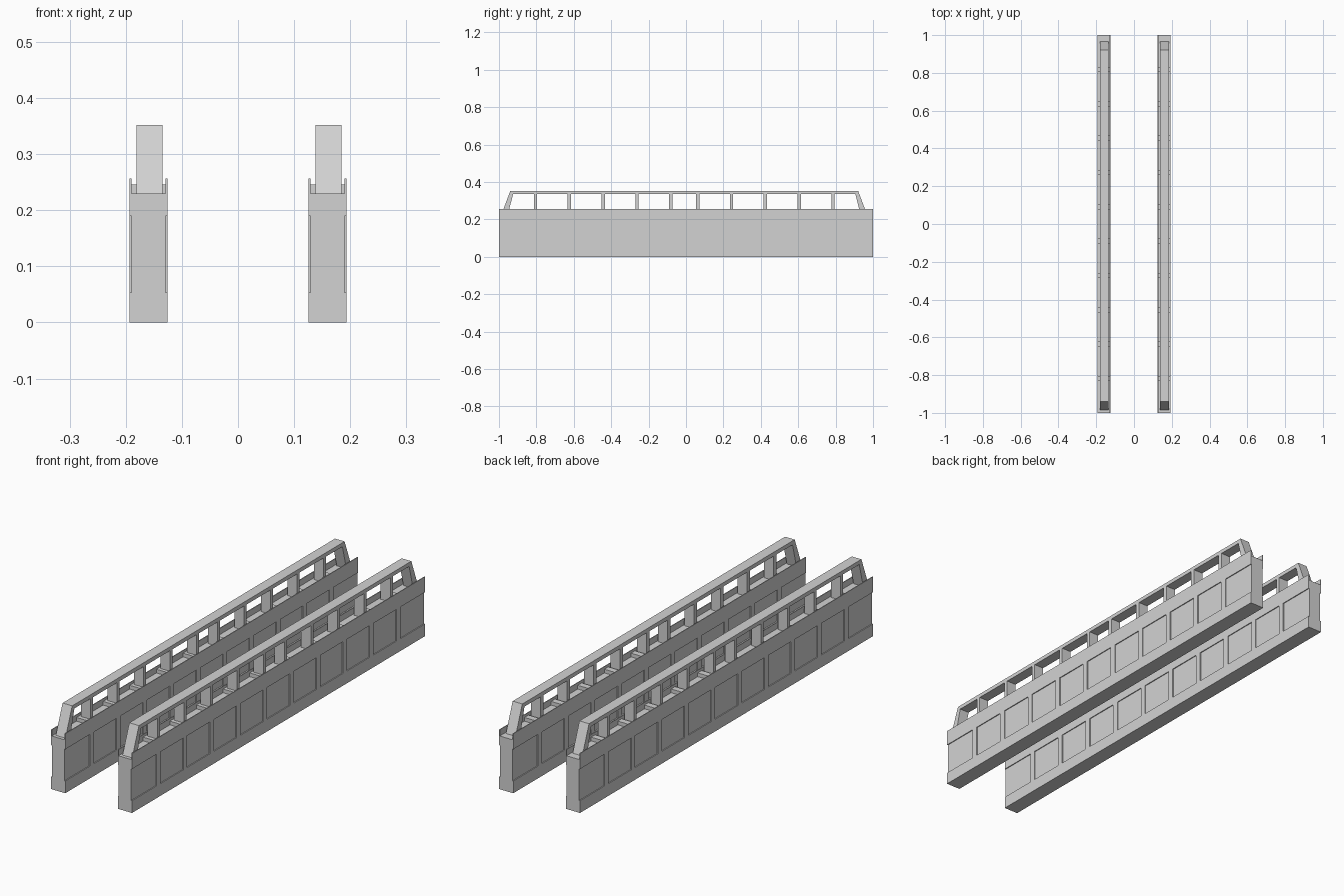
import bpy, bmesh

if "Cube" in bpy.data.objects:
    bpy.data.objects.remove(bpy.data.objects["Cube"])

grey = bpy.data.materials.new("concrete_grey")
grey.diffuse_color = (0.65, 0.65, 0.65, 1)
grey.use_nodes = True
grey.node_tree.nodes["Principled BSDF"].inputs["Base Color"].default_value = grey.diffuse_color

HALF = 0.034          # half width of a girder
WEB = 0.030           # half width inside the recessed panels
PITCH = 2 / 11        # panel spacing
RAIL_Y = -0.0095      # railing centre along the girder


def finish(name, bm):
    bmesh.ops.recalc_face_normals(bm, faces=bm.faces)
    mesh = bpy.data.meshes.new(name)
    bm.to_mesh(mesh)
    bm.free()
    mesh.materials.append(grey)
    obj = bpy.data.objects.new(name, mesh)
    bpy.context.collection.objects.link(obj)


def extrude(name, points, offset):
    """Fill a closed outline and extrude it."""
    bm = bmesh.new()
    face = bm.faces.new([bm.verts.new(p) for p in points])
    out = bmesh.ops.extrude_face_region(bm, geom=[face])
    verts = [g for g in out["geom"] if isinstance(g, bmesh.types.BMVert)]
    bmesh.ops.translate(bm, verts=verts, vec=offset)
    finish(name, bm)


def boxes(name, spans):
    """One object made of boxes given as (x0, x1, y0, y1, z0, z1)."""
    bm = bmesh.new()
    for x0, x1, y0, y1, z0, z1 in spans:
        vs = bmesh.ops.create_cube(bm, size=1)["verts"]
        bmesh.ops.scale(bm, verts=vs, vec=(x1 - x0, y1 - y0, z1 - z0))
        bmesh.ops.translate(bm, verts=vs,
                            vec=((x0 + x1) / 2, (y0 + y1) / 2, (z0 + z1) / 2))
    finish(name, bm)


ribs_y = [(i - 4.5) * PITCH for i in range(10)]
posts_y = [RAIL_Y + s * (0.0715 + 0.181 * i) for s in (-1, 1) for i in range(5)]

for side, cx in (("left", -0.1595), ("right", 0.1595)):
    # girder: U-topped section with recessed side bands
    half = [(HALF, 0), (HALF, 0.053), (WEB, 0.053), (WEB, 0.19),
            (HALF, 0.19), (HALF, 0.257), (0.0305, 0.257), (0.0305, 0.23)]
    section = half + [(-x, z) for x, z in reversed(half)]
    extrude(side + "_girder", [(cx + x, -1, z) for x, z in section], (0, 2, 0))

    # ribs dividing the recessed bands into panels
    boxes(side + "_panel_ribs",
          [(cx + min(s * WEB, s * HALF), cx + max(s * WEB, s * HALF),
            y - 0.0135, y + 0.0135, 0.053, 0.19)
           for y in ribs_y for s in (-1, 1)])

    # cross ties on the trough floor
    boxes(side + "_cross_ties",
          [(cx - 0.0305, cx + 0.0305, y - 0.0135, y + 0.0135, 0.23, 0.246)
           for y in ribs_y])

    # railing frame: top bar with slanted ends
    rx = cx + 0.0016
    leg = [(0.976, 0.23), (0.930, 0.352), (-0.930, 0.352), (-0.976, 0.23),
           (-0.942, 0.23), (-0.915, 0.335), (0.915, 0.335), (0.942, 0.23)]
    extrude(side + "_railing_frame",
            [(rx - 0.023, RAIL_Y + y, z) for y, z in leg], (0.046, 0, 0))

    # railing posts
    boxes(side + "_railing_posts",
          [(rx - 0.023, rx + 0.023, y - 0.009, y + 0.009, 0.23, 0.335)
           for y in posts_y])
